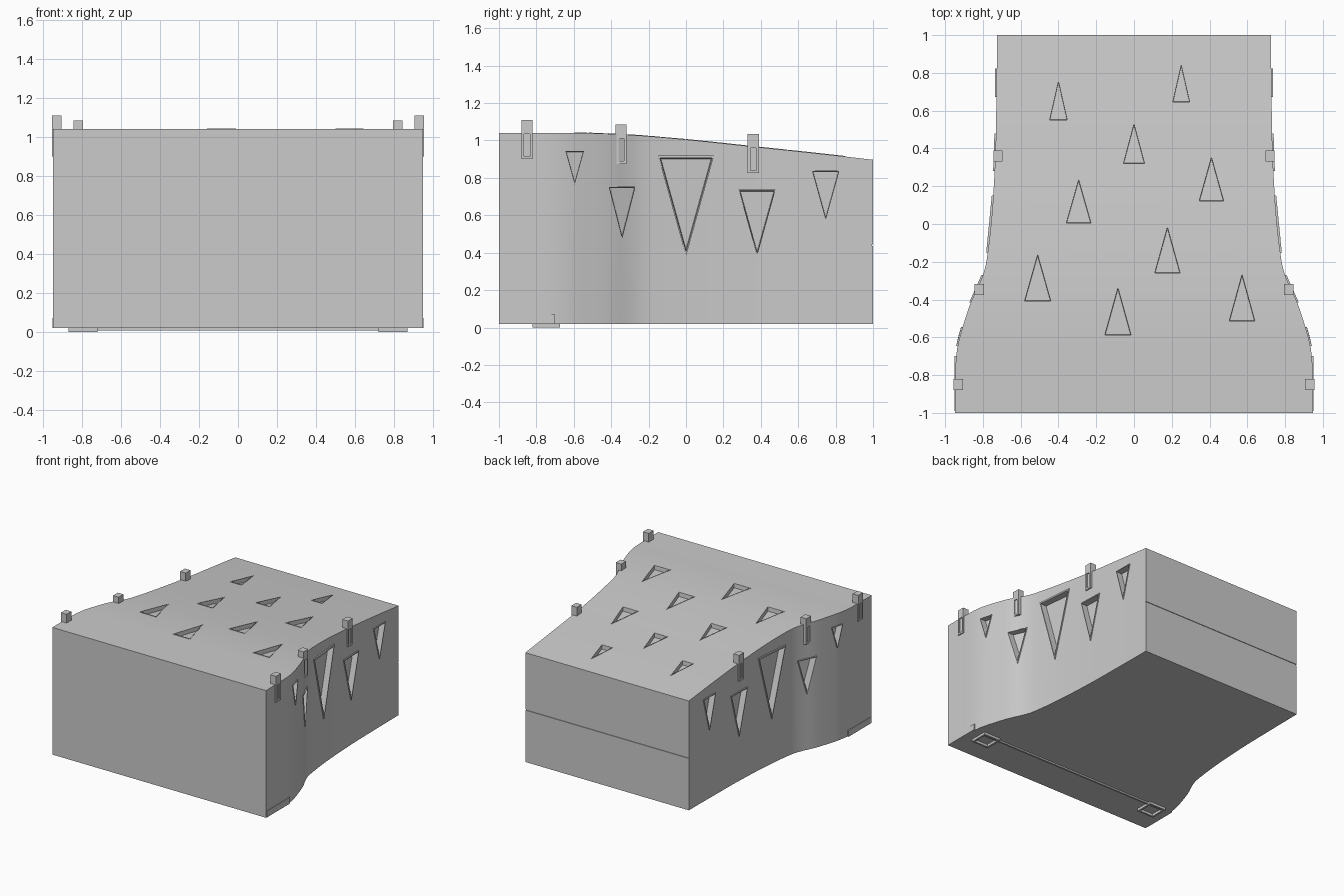
import bpy, bmesh
from mathutils import Vector

if "Cube" in bpy.data.objects:
    bpy.data.objects.remove(bpy.data.objects["Cube"])

WIDTH = [(-1, .948), (-.85, .946), (-.72, .943), (-.62, .928), (-.5, .893), (-.4, .858), (-.32, .82),
         (-.24, .79), (-.14, .773), (0, .757), (.15, .745), (.4, .733), (.7, .728), (1, .725)]
TOP = [(-1, 1.04), (-.8, 1.04), (-.55, 1.04), (-.3, 1.03), (0, 1.005), (.36, .967), (.7, .931), (1, .897)]


def curve(pts, y):
    """Smooth (Hermite) interpolation through profile points."""
    i = 0
    while i < len(pts) - 2 and y > pts[i + 1][0]:
        i += 1

    def slope(k):
        a, b = pts[max(k - 1, 0)], pts[min(k + 1, len(pts) - 1)]
        return (b[1] - a[1]) / (b[0] - a[0])
    (y0, v0), (y1, v1) = pts[i], pts[i + 1]
    h = y1 - y0
    t = (y - y0) / h
    return ((2*t**3 - 3*t**2 + 1) * v0 + (t**3 - 2*t**2 + t) * h * slope(i)
            + (3*t**2 - 2*t**3) * v1 + (t**3 - t**2) * h * slope(i + 1))


def half_width(y):
    return curve(WIDTH, y)


def top_z(y):
    return curve(TOP, y)


def finish(name, bm):
    bmesh.ops.recalc_face_normals(bm, faces=bm.faces)
    me = bpy.data.meshes.new(name)
    bm.to_mesh(me)
    bm.free()
    ob = bpy.data.objects.new(name, me)
    bpy.context.collection.objects.link(ob)
    return ob


def bridge(bm, a, b):
    n = len(a)
    for i in range(n):
        bm.faces.new((a[i], a[(i + 1) % n], b[(i + 1) % n], b[i]))


def box(bm, x0, x1, y0, y1, z0, z1):
    a, b = [[bm.verts.new(p) for p in ((x0, y0, z), (x1, y0, z), (x1, y1, z), (x0, y1, z))] for z in (z0, z1)]
    bridge(bm, a, b)
    bm.faces.new(a)
    bm.faces.new(b)


def triangle(pts, scale, offset):
    c = sum(pts, Vector()) / 3
    return [c + (p - c) * scale + offset for p in pts]


def add_prism(bm, pts, scale, deep, out):
    a, b = [[bm.verts.new(p) for p in triangle(pts, scale, o)] for o in (deep, out)]
    bridge(bm, a, b)
    bm.faces.new(a)
    bm.faces.new(b)


def add_ring(bm, pts, deep, out):
    loops = [[bm.verts.new(p) for p in triangle(pts, s, o)]
             for s, o in ((1, deep), (1, out), (.93, out), (.89, deep))]
    for i in range(4):
        bridge(bm, loops[i], loops[(i + 1) % 4])


# Main body, lofted front to back
bm = bmesh.new()
rows = []
for i in range(65):
    y = -1 + i / 32
    w, z = half_width(y), top_z(y)
    rows.append([bm.verts.new(p) for p in ((-w, y, .02), (w, y, .02), (w, y, z), (-w, y, z))])
for a, b in zip(rows, rows[1:]):
    bridge(bm, a, b)
bm.faces.new(rows[0])
bm.faces.new(rows[-1])
body = finish("body", bm)

# Triangular recesses and their rims: (centre y, half width, top z, tip z) on the sides
cut, side_rims, top_rims = bmesh.new(), bmesh.new(), bmesh.new()
for yc, hw, zt, zb in ((-.595, .05, .945, .765), (-.342, .073, .755, .47), (0, .15, .92, .38),
                       (.38, .1, .74, .38), (.747, .075, .84, .57)):
    for s in (-1, 1):
        pts = [Vector((s * half_width(y), y, z)) for y, z in ((yc - hw, zt), (yc + hw, zt), (yc, zb))]
        add_prism(cut, pts, .96, Vector((-s * .04, 0, 0)), Vector((s * .05, 0, 0)))
        add_ring(side_rims, pts, Vector((-s * .042, 0, 0)), Vector((s * .008, 0, 0)))

# (centre x, half width, base y, tip y) on the top
for xc, hw, y0, y1 in ((-.4, .05, .545, .765), (.25, .048, .64, .85), (0, .06, .315, .54),
                       (-.293, .07, 0, .245), (.41, .07, .115, .365), (-.51, .075, -.415, -.15),
                       (.177, .072, -.265, -.005), (-.085, .075, -.595, -.325), (.572, .073, -.52, -.255)):
    pts = [Vector((x, y, top_z(y))) for x, y in ((xc - hw, y0), (xc + hw, y0), (xc, y1))]
    add_prism(cut, pts, .96, Vector((0, 0, -.03)), Vector((0, 0, .05)))
    add_ring(top_rims, pts, Vector((0, 0, -.032)), Vector((0, 0, .003)))

# Seam groove across the back
box(cut, -.8, .8, .995, 1.05, .436, .444)
cutter = finish("recess_cutter", cut)
cutter.hide_render = True
finish("side_triangle_rims", side_rims)
finish("top_triangle_rims", top_rims)
mod = body.modifiers.new("recesses", 'BOOLEAN')
mod.operation, mod.solver, mod.object = 'DIFFERENCE', 'EXACT', cutter
bpy.context.view_layer.objects.active = body
body.select_set(True)
bpy.ops.object.modifier_apply(modifier=mod.name)
bpy.data.objects.remove(cutter)
bpy.ops.object.shade_smooth_by_angle(angle=.35)

# Clips along the top edges: a block with a loop hanging down the side
bm = bmesh.new()
for y, zt, w in ((-.85, 1.11, .955), (-.347, 1.085, .845), (.36, 1.035, .745)):
    for s in (-1, 1):
        zb = zt - .21

        def part(d0, d1, y0, y1, z0, z1):
            box(bm, *sorted((s * (w - d0), s * (w - d1))), y + y0, y + y1, z0, z1)
        part(0, .05, -.03, .03, zt - .075, zt)
        part(0, .025, -.03, -.015, zb, zt - .075)
        part(0, .025, .015, .03, zb, zt - .075)
        part(0, .025, -.015, .015, zb, zb + .015)
finish("edge_clips", bm)

# Underside bar, feet frames and low side strips near the front
bm = bmesh.new()
box(bm, -.87, .87, -.71, -.695, .008, .022)
for s in (-1, 1):
    def foot(x0, x1, y0, y1):
        box(bm, *sorted((s * x0, s * x1)), y0, y1, 0, .025)
    foot(.72, .87, -.82, -.805)
    foot(.72, .87, -.69, -.675)
    foot(.72, .735, -.805, -.69)
    foot(.855, .87, -.805, -.69)
finish("feet", bm)

bm = bmesh.new()
for s in (-1, 1):
    box(bm, *sorted((s * .92, s * .951)), -.99, -.7, .02, .07)
finish("side_strips", bm)
